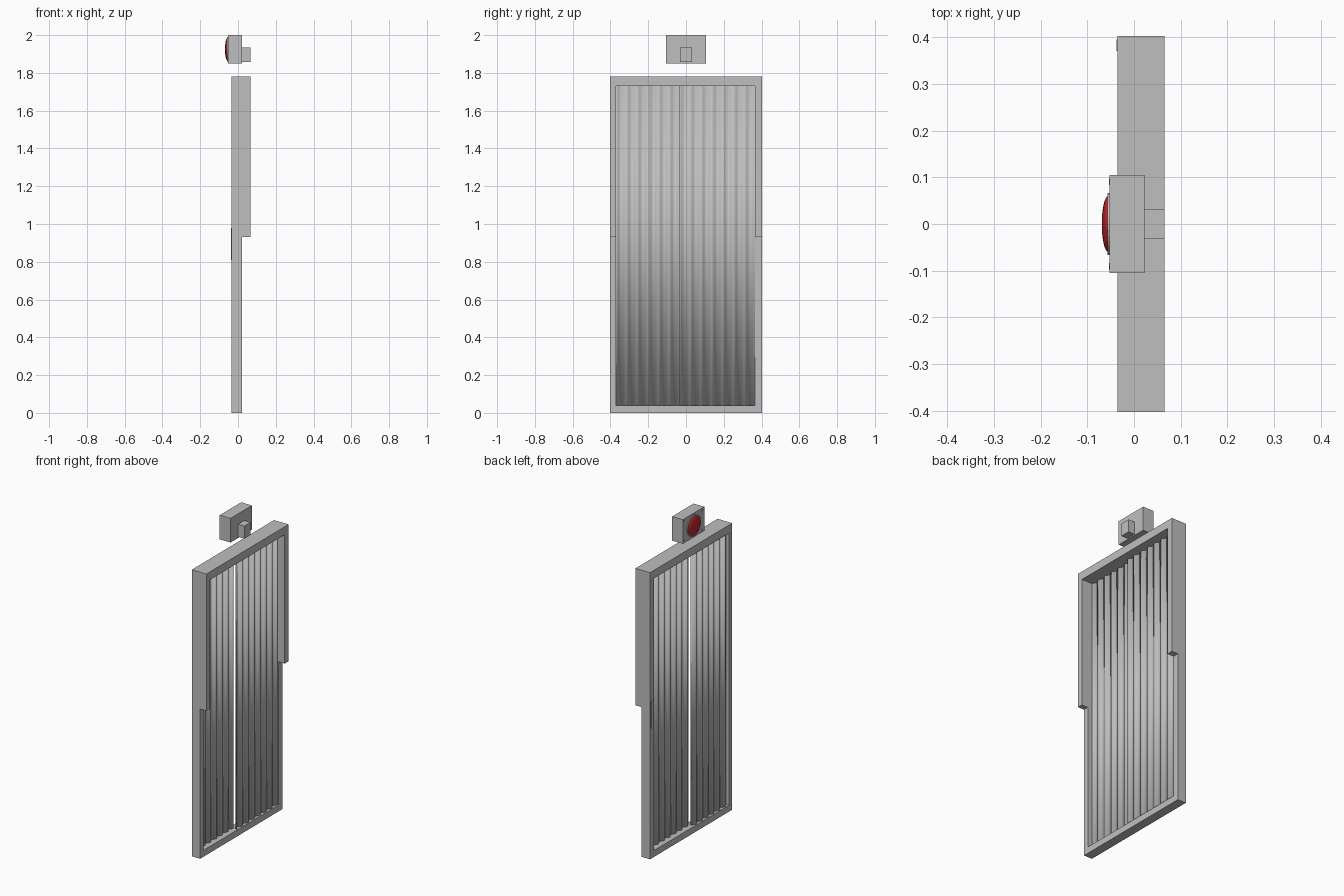
import bpy, bmesh, math
from mathutils import Matrix

if "Cube" in bpy.data.objects:
    bpy.data.objects.remove(bpy.data.objects["Cube"])


def material(name, rgb):
    m = bpy.data.materials.new(name)
    m.diffuse_color = (*rgb, 1)
    m.use_nodes = True
    m.node_tree.nodes["Principled BSDF"].inputs["Base Color"].default_value = m.diffuse_color
    return m


GREY = material("light grey", (0.52, 0.52, 0.52))
RED = material("lamp red", (0.55, 0.02, 0.025))


def finish(name, bm, mat, smooth=False):
    bmesh.ops.recalc_face_normals(bm, faces=bm.faces)
    me = bpy.data.meshes.new(name)
    bm.to_mesh(me)
    bm.free()
    me.materials.append(mat)
    for p in me.polygons:
        p.use_smooth = smooth
    ob = bpy.data.objects.new(name, me)
    bpy.context.collection.objects.link(ob)
    return ob


def box(name, x0, x1, y0, y1, z0, z1):
    bm = bmesh.new()
    bmesh.ops.create_cube(bm, size=1)
    for v in bm.verts:
        v.co.x = (x0 + x1) / 2 + v.co.x * (x1 - x0)
        v.co.y = (y0 + y1) / 2 + v.co.y * (y1 - y0)
        v.co.z = (z0 + z1) / 2 + v.co.z * (z1 - z0)
    return finish(name, bm, GREY)


# Frame: one stepped stile profile (deep above, shallow below) per side
def stile(name, y0, y1):
    bm = bmesh.new()
    side = [(-.035, 0), (.022, 0), (.022, .93), (.065, .93), (.065, 1.78), (-.035, 1.78)]
    face = bm.faces.new([bm.verts.new((x, y0, z)) for x, z in side])
    new = bmesh.ops.extrude_face_region(bm, geom=[face])["geom"]
    bmesh.ops.translate(bm, vec=(0, y1 - y0, 0),
                        verts=[g for g in new if isinstance(g, bmesh.types.BMVert)])
    return finish(name, bm, GREY)


stile("left_stile", -.403, -.37)
stile("right_stile", .365, .403)
box("top_rail", -.035, .065, -.37, .365, 1.73, 1.78)
box("sill", -.035, .022, -.37, .365, 0, .04)
box("latch_plate", -.038, -.035, .37, .395, .81, .98)


# Corrugated leaves: closed wavy slabs, smoothed over their ends
def leaf(name, x, y0, y1, waves, amp=.007, thick=.008):
    bm = bmesh.new()
    n = waves * 8
    rows = []
    for i in range(n + 1):
        t = i / n
        wx = x + amp * math.cos(2 * math.pi * waves * t)
        y = y0 + (y1 - y0) * t
        rows.append([bm.verts.new((wx + dx, y, z)) for dx, z in
                     ((-thick / 2, .035), (thick / 2, .035), (thick / 2, 1.735), (-thick / 2, 1.735))])
    for a, b in zip(rows, rows[1:]):
        for k in range(4):
            bm.faces.new((a[k], a[(k + 1) % 4], b[(k + 1) % 4], b[k]))
    bm.faces.new(rows[0])
    bm.faces.new(rows[-1])
    return finish(name, bm, GREY, True)


leaf("left_leaf", -.018, -.372, -.032, 6)
leaf("right_leaf", .005, -.036, .367, 7)

# Alarm lamp: housing, rear bracket, bezel, screws and domed lens
LAMP_Z = 1.925
box("lamp_housing", -.052, .022, -.105, .105, 1.85, 2.0)
box("lamp_bracket", .022, .065, -.031, .031, 1.857, 1.935)


def disc(name, x0, x1, y, z, r, sides):
    bm = bmesh.new()
    bmesh.ops.create_cone(bm, cap_ends=True, segments=sides, radius1=r, radius2=r, depth=x1 - x0,
                          matrix=Matrix.Translation(((x0 + x1) / 2, y, z))
                          @ Matrix.Rotation(math.pi / 2, 4, 'Y'))
    return finish(name, bm, GREY)


disc("lamp_bezel", -.057, -.051, 0, LAMP_Z, .066, 32)
for sy in (-1, 1):
    for sz in (-1, 1):
        disc("lamp_screw", -.054, -.051, sy * .09, LAMP_Z + sz * .06, .007, 10)

bm = bmesh.new()
bmesh.ops.create_uvsphere(bm, u_segments=32, v_segments=16, radius=1,
                          matrix=Matrix.Rotation(math.pi / 2, 4, 'Y'))
bmesh.ops.bisect_plane(bm, geom=bm.verts[:] + bm.edges[:] + bm.faces[:],
                       plane_co=(0, 0, 0), plane_no=(1, 0, 0), clear_outer=True)
for v in bm.verts:
    v.co = (-.055 + v.co.x * .014, v.co.y * .06, LAMP_Z + v.co.z * .06)
finish("lamp_lens", bm, RED, True)
